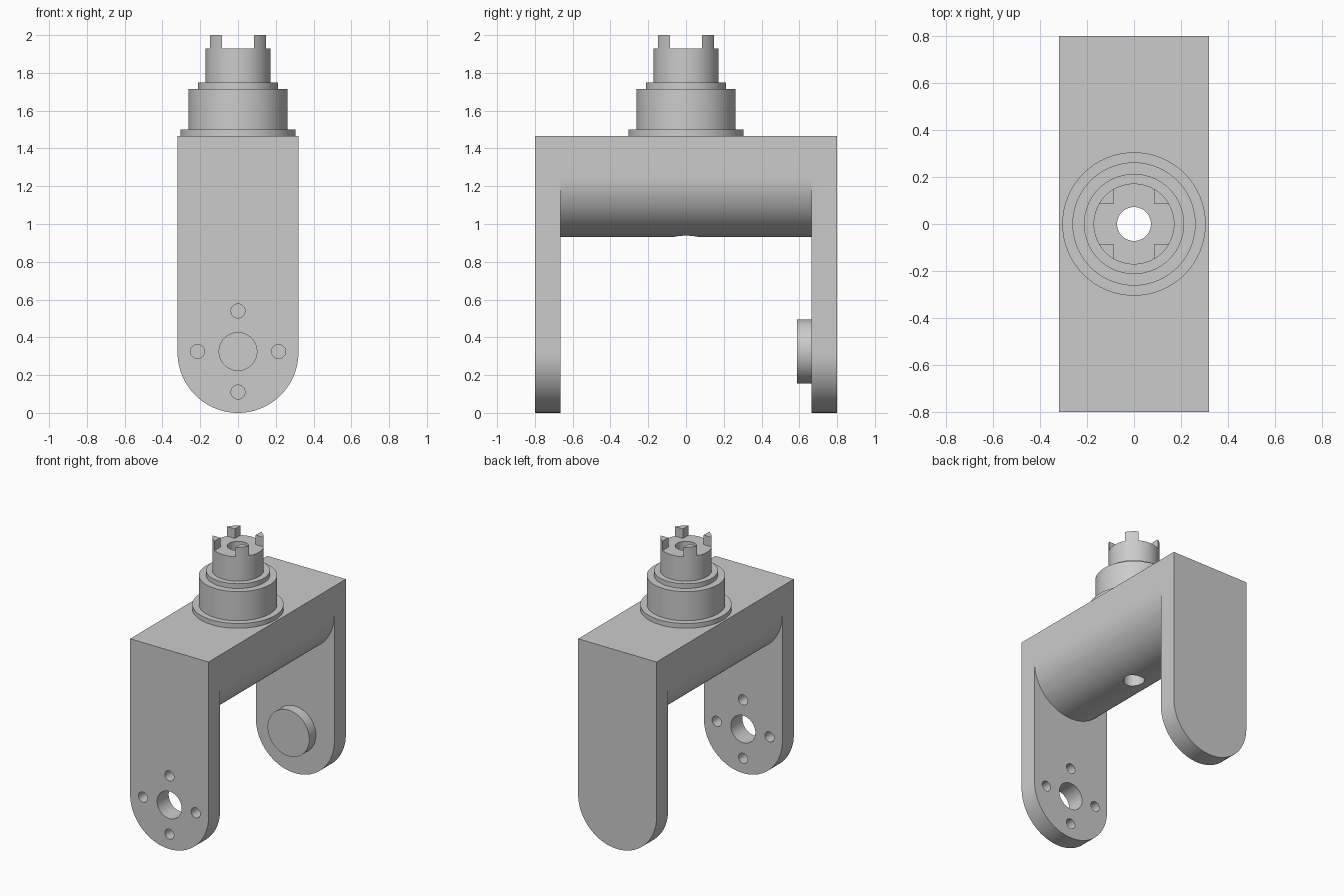
import bpy, bmesh, math
from mathutils import Matrix

if "Cube" in bpy.data.objects:
    bpy.data.objects.remove(bpy.data.objects["Cube"], do_unlink=True)

grey = bpy.data.materials.new("machined_grey")
grey.use_nodes = True
COLOR = (0.6, 0.6, 0.6, 1)
grey.diffuse_color = COLOR
grey.node_tree.nodes["Principled BSDF"].inputs["Base Color"].default_value = COLOR

HALF_W, HALF_D = 0.32, 0.8      # bracket half width and half depth
TOP, SADDLE_Z = 1.465, 1.25     # bracket top, centre of the rounded saddle
LEG_IN = 0.665                  # inner face of the legs
PIVOT_Z, BORE = 0.325, 0.072


def arc(cx, cy, r, start, end, n=48):
    angles = [math.radians(start + (end - start) * i / n) for i in range(n + 1)]
    return [(cx + r * math.cos(a), cy + r * math.sin(a)) for a in angles]


def circle(cx, cy, r):
    return arc(cx, cy, r, 0, 360, 64)[:-1]


def finish(name, bm):
    bmesh.ops.recalc_face_normals(bm, faces=bm.faces[:])
    mesh = bpy.data.meshes.new(name)
    bm.to_mesh(mesh)
    bm.free()
    mesh.materials.append(grey)
    obj = bpy.data.objects.new(name, mesh)
    bpy.context.collection.objects.link(obj)
    return obj


def prism(name, outlines, axis, lo, hi):
    """Extrude closed outlines along y (points are x, z) or z (points are x, y)."""
    bm = bmesh.new()
    for pts in outlines:
        co = [(u, lo, v) if axis == "y" else (u, v, lo) for u, v in pts]
        face = bm.faces.new([bm.verts.new(c) for c in co])
        new = bmesh.ops.extrude_face_region(bm, geom=[face])["geom"]
        step = (0, hi - lo, 0) if axis == "y" else (0, 0, hi - lo)
        verts = [g for g in new if isinstance(g, bmesh.types.BMVert)]
        bmesh.ops.translate(bm, verts=verts, vec=step)
    return finish(name, bm)


def cut(target, cutter):
    mod = target.modifiers.new("cut", "BOOLEAN")
    mod.operation, mod.solver, mod.object = "DIFFERENCE", "EXACT", cutter
    bpy.context.view_layer.update()
    graph = bpy.context.evaluated_depsgraph_get()
    mesh = bpy.data.meshes.new_from_object(target.evaluated_get(graph))
    target.modifiers.clear()
    target.data = mesh
    bpy.data.objects.remove(cutter, do_unlink=True)


def smooth(obj):
    bpy.ops.object.select_all(action="DESELECT")
    obj.select_set(True)
    bpy.context.view_layer.objects.active = obj
    bpy.ops.object.shade_smooth_by_angle(angle=math.radians(30))


# Fork bracket: round-ended block, hollowed between the legs under a round saddle
outline = arc(0, HALF_W, HALF_W, 180, 360) + [(HALF_W, TOP), (-HALF_W, TOP)]
bracket = prism("fork_bracket", [outline], "y", -HALF_D, HALF_D)
gap = arc(0, SADDLE_Z, HALF_W, 180, 360) + [
    (0.5, SADDLE_Z), (0.5, -0.2), (-0.5, -0.2), (-0.5, SADDLE_Z)]
cut(bracket, prism("gap_cutter", [gap], "y", -LEG_IN, LEG_IN))

# Vertical bore, then pivot hole and four bolt holes in the front leg
cut(bracket, prism("bore_cutter", [circle(0, 0, BORE)], "z", 0.8, 1.6))
bolts = [circle(x, PIVOT_Z + z, 0.037)
         for x, z in ((0.215, 0), (-0.215, 0), (0, 0.215), (0, -0.215))]
cut(bracket, prism("hole_cutter", [circle(0, PIVOT_Z, 0.1)] + bolts, "y", -1, -0.6))
smooth(bracket)

# Pivot boss on the inside of the rear leg
smooth(prism("pivot_boss", [circle(0, PIVOT_Z, 0.17)], "y", 0.588, LEG_IN + 0.01))

# Stepped hollow spindle, lathed
NECK_R, NECK_TOP = 0.172, 1.93
profile = [(BORE, TOP), (0.305, TOP), (0.305, 1.5), (0.262, 1.5), (0.262, 1.715),
           (0.213, 1.715), (0.213, 1.75), (NECK_R, 1.75), (NECK_R, NECK_TOP),
           (BORE, NECK_TOP)]
bm = bmesh.new()
ring = [bm.verts.new((r, 0, z)) for r, z in profile]
edges = [bm.edges.new((v, ring[(i + 1) % len(ring)])) for i, v in enumerate(ring)]
bmesh.ops.spin(bm, geom=ring + edges, cent=(0, 0, 0), axis=(0, 0, 1),
               angle=math.tau, steps=64, use_merge=True)
bmesh.ops.remove_doubles(bm, verts=bm.verts[:], dist=0.0001)
smooth(finish("spindle", bm))

# Four coupling teeth left by a cross-shaped slot
SLOT = 0.085
edge = math.degrees(math.asin(SLOT / NECK_R))
tooth = arc(0, 0, NECK_R, edge, 90 - edge, 12) + [(SLOT, SLOT)]
for i in range(4):
    obj = prism(f"coupling_tooth_{i + 1}", [tooth], "z", NECK_TOP, 2.0)
    obj.data.transform(Matrix.Rotation(i * math.pi / 2, 4, "Z"))
    smooth(obj)
